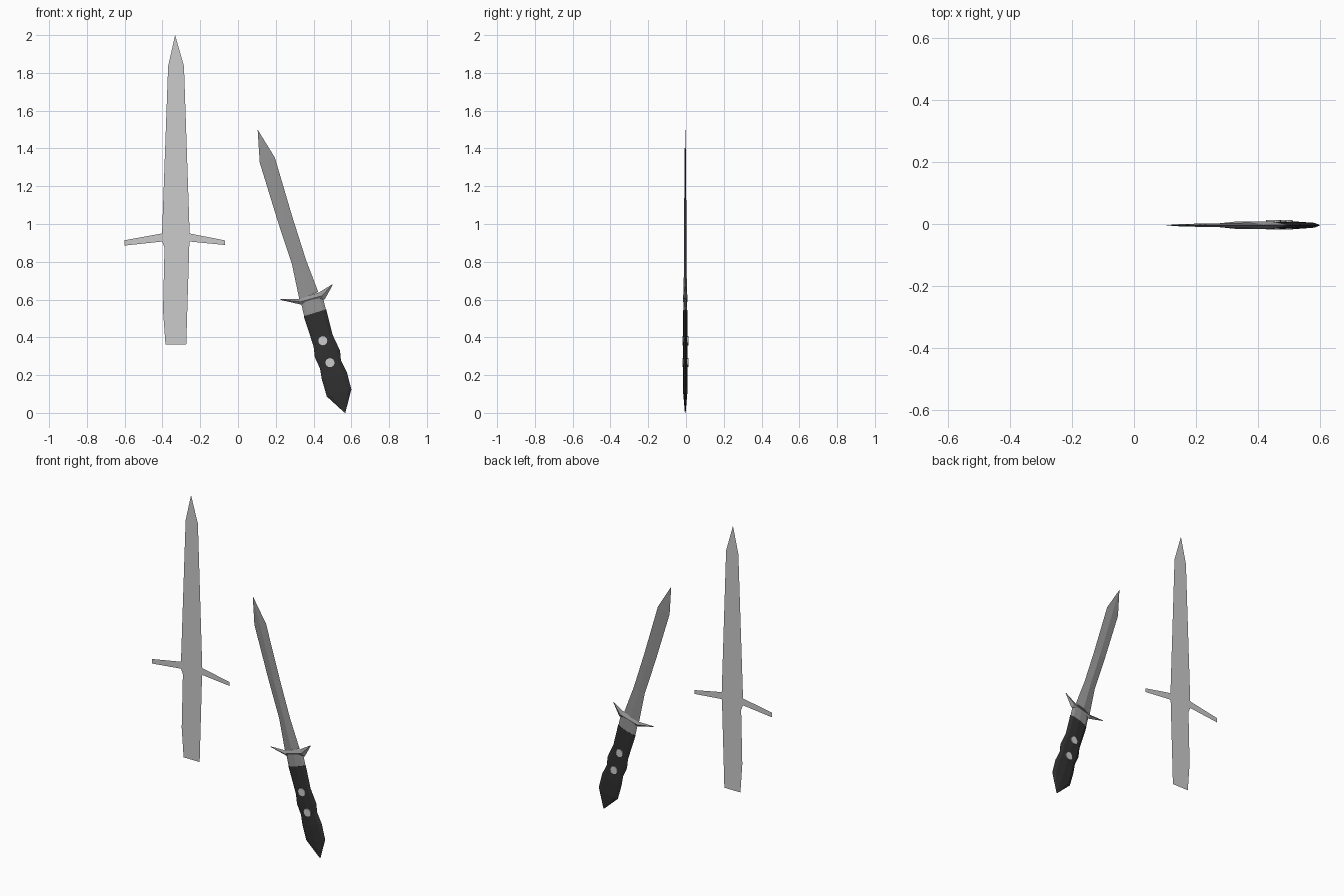
import bpy
import bmesh
import math
from mathutils import Vector

if "Cube" in bpy.data.objects:
    bpy.data.objects.remove(bpy.data.objects["Cube"])

MID_Y = -0.004      # centre plane of the knife
OUTLINE_Y = 0.016   # plane of the flat sword outline

dark = bpy.data.materials.new("dark_grip")
dark.diffuse_color = (0.03, 0.03, 0.03, 1)
dark.use_nodes = True
dark.node_tree.nodes["Principled BSDF"].inputs["Base Color"].default_value = dark.diffuse_color
steel = bpy.data.materials.new("steel")
steel.diffuse_color = (0.3, 0.3, 0.3, 1)
steel.use_nodes = True
steel.node_tree.nodes["Principled BSDF"].inputs["Base Color"].default_value = steel.diffuse_color


def finish(name, bm, mat=None):
    me = bpy.data.meshes.new(name)
    bm.to_mesh(me)
    bm.free()
    ob = bpy.data.objects.new(name, me)
    bpy.context.collection.objects.link(ob)
    if mat:
        me.materials.append(mat)
    return ob


DIAMOND = [(-1, 0), (0, -1), (1, 0), (0, 1)]
OVAL = [(math.cos(i * math.pi / 4), math.sin(i * math.pi / 4)) for i in range(8)]


def loft(name, stations, section, mat=None):
    """Each station: edge A (x, z), edge B (x, z), half thickness."""
    bm = bmesh.new()
    rings = []
    for ax, az, bx, bz, t in stations:
        mid = Vector(((ax + bx) / 2, MID_Y, (az + bz) / 2))
        half = Vector(((bx - ax) / 2, 0, (bz - az) / 2))
        rings.append([bm.verts.new(mid + half * u + Vector((0, t * v, 0)))
                      for u, v in section])
    n = len(section)
    for r0, r1 in zip(rings, rings[1:]):
        for i in range(n):
            j = (i + 1) % n
            bm.faces.new((r0[i], r0[j], r1[j], r1[i]))
    bm.faces.new(rings[0])
    bm.faces.new(rings[-1])
    bmesh.ops.remove_doubles(bm, verts=bm.verts, dist=0.0002)
    bmesh.ops.recalc_face_normals(bm, faces=bm.faces)
    return finish(name, bm, mat)


# flat sword outline
outline = [(-0.333, 2.0), (-0.37, 1.835), (-0.402, 0.95), (-0.6, 0.914),
           (-0.6, 0.886), (-0.402, 0.907), (-0.389, 0.876), (-0.397, 0.542),
           (-0.384, 0.363), (-0.274, 0.363), (-0.276, 0.84), (-0.272, 0.876),
           (-0.254, 0.907), (-0.07, 0.889), (-0.07, 0.913), (-0.256, 0.95),
           (-0.286, 1.835)]
bm = bmesh.new()
bm.faces.new([bm.verts.new((x, OUTLINE_Y, z)) for x, z in outline])
bmesh.ops.triangulate(bm, faces=bm.faces)
finish("sword_outline", bm)

# knife blade with a central ridge
loft("blade", [(0.104, 1.498, 0.105, 1.498, 0.0005),
               (0.115, 1.325, 0.195, 1.352, 0.004),
               (0.212, 1.01, 0.29, 1.03, 0.006),
               (0.285, 0.79, 0.36, 0.81, 0.007),
               (0.325, 0.60, 0.425, 0.64, 0.009)], DIAMOND, steel)

# winged guard
loft("guard", [(0.224, 0.602, 0.226, 0.598, 0.001),
               (0.325, 0.603, 0.335, 0.573, 0.012),
               (0.43, 0.638, 0.46, 0.602, 0.012),
               (0.499, 0.681, 0.501, 0.677, 0.001)], DIAMOND, steel)

# collar below the guard
loft("collar", [(0.333, 0.585, 0.448, 0.618, 0.009),
                (0.35, 0.512, 0.465, 0.548, 0.011)], OVAL, steel)

# contoured grip
loft("grip", [(0.348, 0.512, 0.467, 0.548, 0.012),
              (0.40, 0.352, 0.50, 0.415, 0.012),
              (0.407, 0.294, 0.54, 0.33, 0.012),
              (0.434, 0.235, 0.545, 0.278, 0.012),
              (0.444, 0.177, 0.577, 0.214, 0.013),
              (0.47, 0.087, 0.60, 0.124, 0.011),
              (0.562, 0.003, 0.568, 0.0, 0.002)], OVAL, dark)

# rivets through the grip
for i, (x, z) in enumerate([(0.449, 0.382), (0.487, 0.266)]):
    bpy.ops.mesh.primitive_cylinder_add(vertices=16, radius=0.024, depth=0.031,
                                        location=(x, MID_Y + 0.001, z),
                                        rotation=(math.pi / 2, 0, 0))
    bpy.context.object.name = f"rivet_{i + 1}"
